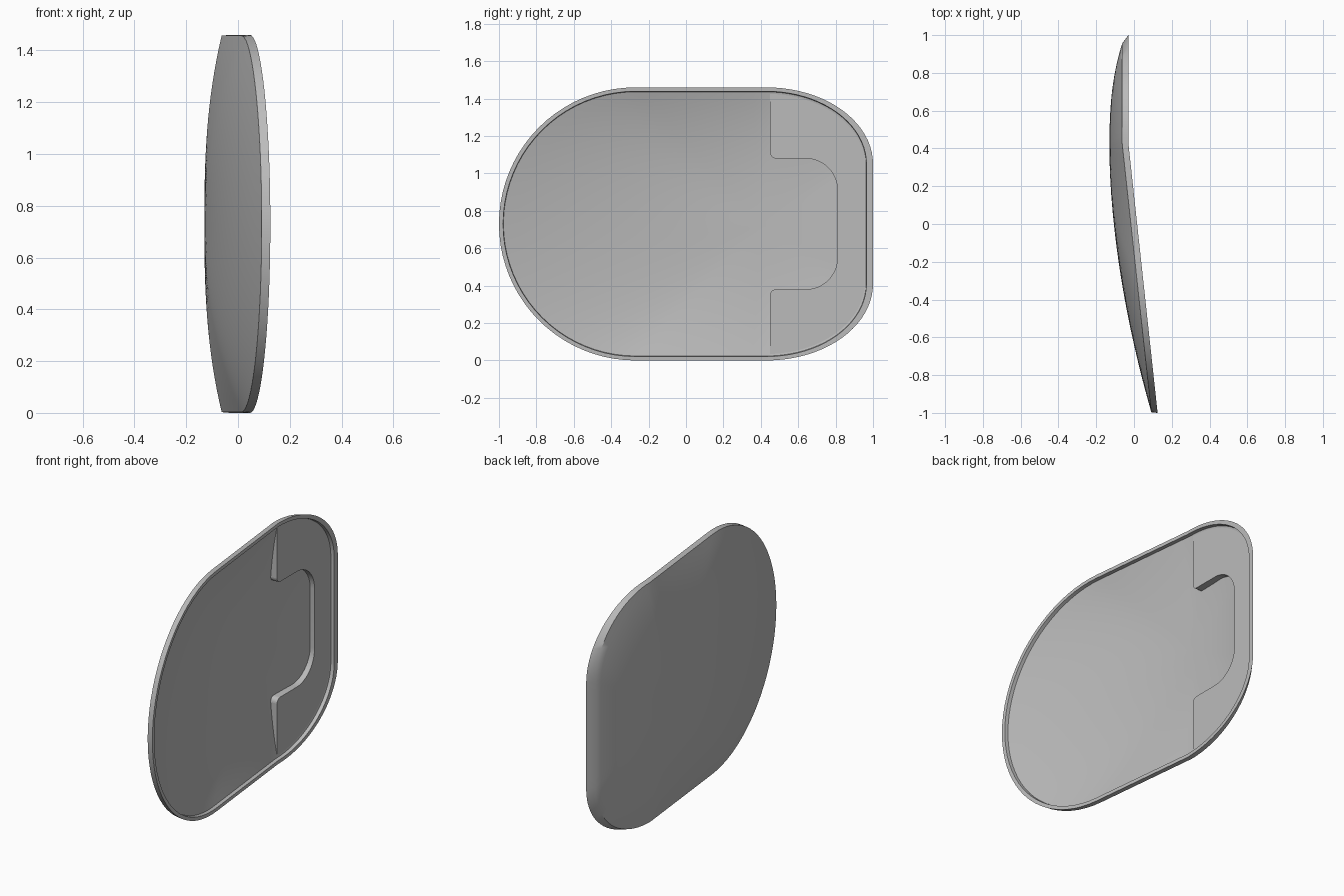
import bpy, bmesh
from math import sin, cos, pi
from mathutils import Vector
from mathutils.bvhtree import BVHTree

if "Cube" in bpy.data.objects:
    bpy.data.objects.remove(bpy.data.objects["Cube"])

MID = 0.73            # half height of the shell
BEND = 0.43           # where the rim stops sloping
HUB = Vector((0.4, 0))  # deepest point of the dish (y, height from middle)

grey = bpy.data.materials.new("plain grey")
grey.use_nodes = True
grey.diffuse_color = (0.5, 0.5, 0.5, 1)
grey.node_tree.nodes["Principled BSDF"].inputs["Base Color"].default_value = (0.5, 0.5, 0.5, 1)


def make_object(name, bm):
    mesh = bpy.data.meshes.new(name)
    bm.to_mesh(mesh)
    mesh.materials.append(grey)
    obj = bpy.data.objects.new(name, mesh)
    bpy.context.collection.objects.link(obj)
    bpy.ops.object.select_all(action="DESELECT")
    obj.select_set(True)
    bpy.context.view_layer.objects.active = obj
    bpy.ops.object.shade_smooth_by_angle(angle=pi / 6)
    return obj


def outline(front=0.0, back=0.0, side=0.0):
    """Rounded outline with separate insets, as (y, height) pairs."""
    n = 20
    half = [Vector((1 - back, 0.32 * i / 6)) for i in range(6)]
    for i in range(n):
        a = pi / 2 * i / n
        half.append(Vector((BEND + (0.57 - back) * cos(a), 0.32 + (0.41 - side) * sin(a))))
    half += [Vector((BEND - 0.7 * i / 10, MID - side)) for i in range(10)]
    for i in range(n + 1):
        a = pi / 2 * i / n
        half.append(Vector((-0.27 - (0.73 - front) * sin(a), (MID - side) * cos(a))))
    return half + [Vector((p.x, -p.y)) for p in half[-2:0:-1]]


def rim_x(y):
    return 0.125 - 0.1084 * (min(y, BEND) + 1)


def add_ring(bm, points, depth):
    return [bm.verts.new((rim_x(p.x) - depth, p.x, MID + p.y)) for p in points]


def dish_rings(bm, edge, depth, hub_x, steps=16):
    """Rings of a curved dish, from the edge inward, and the hub vertex."""
    rings = []
    for s in range(steps, 0, -1):
        t = s / steps
        ring = []
        for p in edge:
            power = 2.6 - 0.8 * max(0, (HUB.x - p.x) / 1.4)
            q = HUB.lerp(p, t)
            x = hub_x + (rim_x(p.x) - depth - hub_x) * t ** power
            ring.append(bm.verts.new((x, q.x, MID + q.y)))
        rings.append(ring)
    return rings, bm.verts.new((hub_x, HUB.x, MID))


# Shell: curved outside, flat rim, lip and hollow inside
bm = bmesh.new()
inside, inner_hub = dish_rings(bm, outline(0.024, 0.037, 0.024), 0.021, -0.107)
outside, outer_hub = dish_rings(bm, outline(0.003, 0.045, 0.003), 0.033, -0.13)
rings = inside[::-1]
rings.append(add_ring(bm, outline(0.022, 0.035, 0.021), 0))
rings.append(add_ring(bm, outline(), 0))
rings += outside
count = len(rings[0])
for a, b in zip(rings, rings[1:]):
    for i in range(count):
        j = (i + 1) % count
        bm.faces.new((a[i], a[j], b[j], b[i]))
for ring, hub in ((rings[0], inner_hub), (rings[-1], outer_hub)):
    for i in range(count):
        bm.faces.new((ring[i], ring[(i + 1) % count], hub))
bmesh.ops.recalc_face_normals(bm, faces=bm.faces[:])
floor = BVHTree.FromBMesh(bm)
make_object("shell", bm)
bm.free()

# Raised ledge: flat C-shaped step around a rounded pocket
STEP_Y, LEDGE_X = 0.45, -0.053
step = [Vector((STEP_Y, 0.7 - 0.32 * i / 12)) for i in range(13)]
for i in range(7):
    a = pi / 2 * i / 6
    step.append(Vector((STEP_Y + 0.03 - 0.03 * cos(a), 0.38 - 0.03 * sin(a))))
for i in range(13):
    a = pi / 2 * i / 12
    step.append(Vector((0.64 + 0.17 * sin(a), 0.18 + 0.17 * cos(a))))
step += [Vector((p.x, -p.y)) for p in reversed(step)]
edge = [p for p in outline(0.024, 0.037, 0.024) if p.x > STEP_Y]
lower = [p for p in edge if p.y < 0]
upper = [p for p in edge if p.y >= 0]

bm = bmesh.new()
top = [bm.verts.new((LEDGE_X, p.x, MID + p.y)) for p in step]
border = [bm.verts.new((LEDGE_X, p.x, MID + p.y)) for p in lower + upper]
bm.faces.new(top + border)
foot = []
for p in step:
    hit = floor.ray_cast(Vector((1, p.x, MID + p.y)), Vector((-1, 0, 0)))[0]
    foot.append(bm.verts.new((min(hit.x - 0.004, LEDGE_X - 0.001), p.x, MID + p.y)))
for i in range(len(step) - 1):
    bm.faces.new((top[i + 1], top[i], foot[i], foot[i + 1]))
bm.normal_update()
if bm.faces[:][0].normal.x < 0:
    bmesh.ops.reverse_faces(bm, faces=bm.faces[:])
make_object("ledge", bm)
bm.free()
